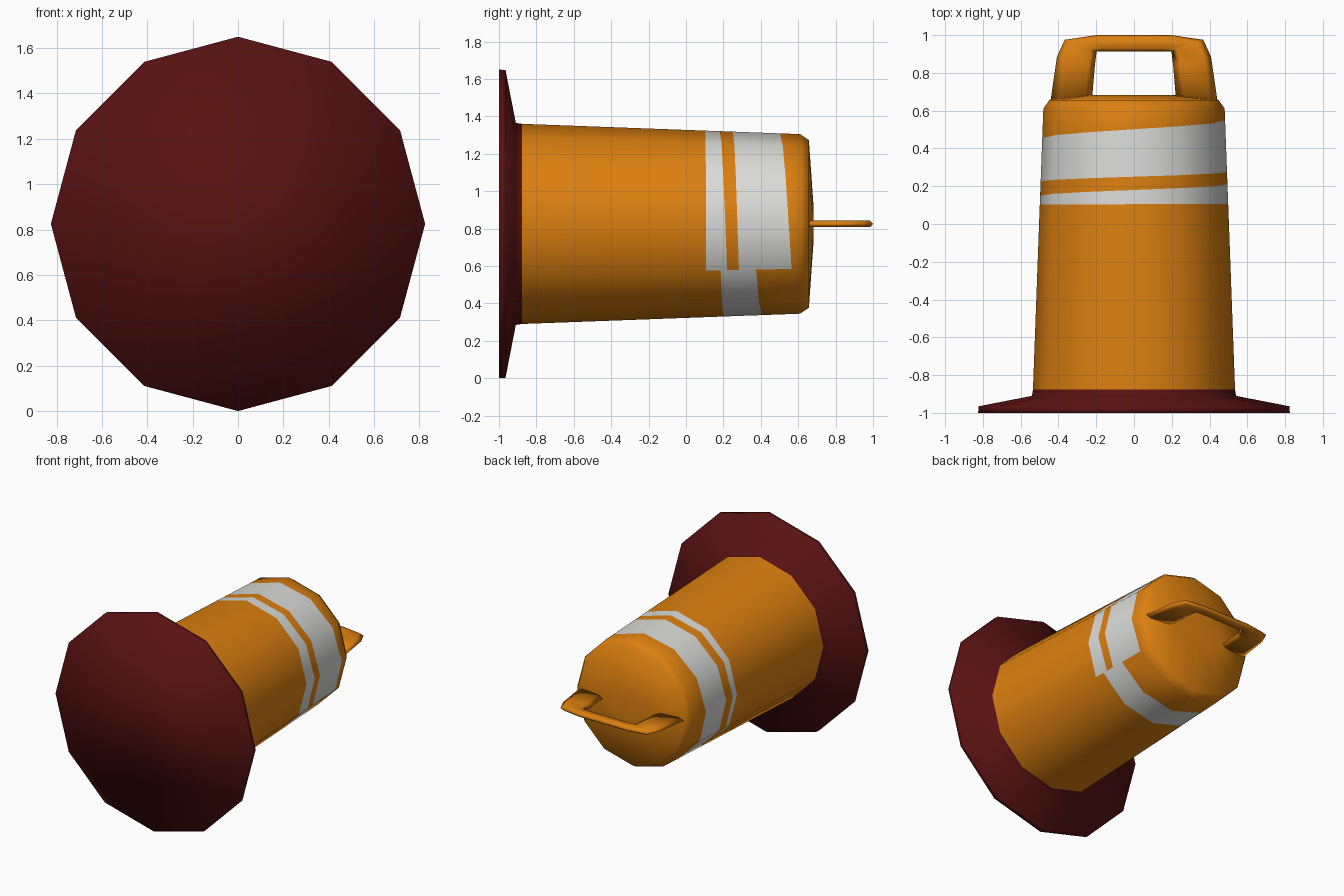
import bpy, bmesh, math

if "Cube" in bpy.data.objects:
    bpy.data.objects.remove(bpy.data.objects["Cube"])

CZ = 0.825      # height of the barrel axis (it lies along y)
N = 12          # sides


def material(name, rgb):
    m = bpy.data.materials.new(name)
    m.diffuse_color = (*rgb, 1)
    m.use_nodes = True
    m.node_tree.nodes["Principled BSDF"].inputs["Base Color"].default_value = m.diffuse_color
    return m


orange = material("orange", (0.72, 0.215, 0.005))
white = material("reflective white", (0.71, 0.71, 0.70))
red = material("dark red", (0.098, 0.006, 0.006))


def finish(name, bm, mats):
    bmesh.ops.recalc_face_normals(bm, faces=bm.faces)
    for f in bm.faces:
        f.smooth = True
    me = bpy.data.meshes.new(name)
    bm.to_mesh(me)
    bm.free()
    for m in mats:
        me.materials.append(m)
    ob = bpy.data.objects.new(name, me)
    bpy.context.collection.objects.link(ob)
    return ob


def point(bm, k, rx, y, rz=None):
    a = math.radians(-30 + 360 * k / N)
    rz = rx if rz is None else rz
    return bm.verts.new((rx * math.cos(a), y, CZ + rz * math.sin(a)))


def bridge(bm, a, b):
    n = len(a)
    for i in range(n):
        bm.faces.new((a[i], a[(i + 1) % n], b[(i + 1) % n], b[i]))


# Weighted base flange
bm = bmesh.new()
rings = [[point(bm, k, r, y) for k in range(N)]
         for y, r in ((-1, 0.825), (-0.965, 0.823), (-0.91, 0.54), (-0.877, 0.535))]
bm.faces.new(rings[0])
for a, b in zip(rings, rings[1:]):
    bridge(bm, a, b)
finish("base_flange", bm, [red])

# Tapered drum wall with stripes that spiral and meet at a seam
Y0, Y1, R0, R1 = -0.877, 0.61, 0.535, 0.48


def rows(k):
    t = k / N
    low = 0.107 - 0.007 * t
    narrow_top = 0.22 - 0.12 * t if t < 0.74 else low
    return [Y0, low, narrow_top, 0.283 - 0.098 * t, 0.565 - 0.19 * t, Y1]


bm = bmesh.new()
columns = []
for k in range(N):
    ys = set(rows(k)) | (set(rows(N)) if k == 0 else set())
    columns.append([point(bm, k, R0 + (R1 - R0) * (y - Y0) / (Y1 - Y0), y)
                    for y in sorted(ys)])


def span(column, lo, hi):
    return [v for v in column if lo - 1e-5 <= v.co.y <= hi + 1e-5]


for k in range(N):
    ra, rb = rows(k), rows(k + 1)
    for i in range(5):
        loop = span(columns[k], ra[i], ra[i + 1])
        loop += span(columns[(k + 1) % N], rb[i], rb[i + 1])[::-1]
        if len(loop) > 2:
            bm.faces.new(loop).material_index = i in (1, 3)

# Shoulder and shallow ridged lid
rim = [c[-1] for c in columns]
shoulder = [point(bm, k, 0.448, 0.657) for k in range(N)]
ridge = [point(bm, k, 0.22, 0.683, 0.08) for k in range(N)]
bridge(bm, rim, shoulder)
bridge(bm, shoulder, ridge)
bm.faces.new(ridge)
finish("drum", bm, [orange, white])

# Flat carrying handle: sections between outer and inner outline points
half = [((0.443, 0.645), (0.222, 0.665)), ((0.408, 0.885), (0.207, 0.84)),
        ((0.367, 0.975), (0.198, 0.913)), ((0.20, 1.0), (0.165, 0.913))]
path = half + [((-o[0], o[1]), (-i[0], i[1])) for o, i in reversed(half)]
bm = bmesh.new()
sections = []
for o, i in path:
    ring = []
    for s, z in ((0, 0), (0.18, 0.017), (0.82, 0.017), (1, 0), (0.82, -0.017), (0.18, -0.017)):
        ring.append(bm.verts.new((o[0] + (i[0] - o[0]) * s,
                                  o[1] + (i[1] - o[1]) * s, CZ + z)))
    sections.append(ring)
for a, b in zip(sections, sections[1:]):
    bridge(bm, a, b)
bm.faces.new(sections[0])
bm.faces.new(sections[-1])
finish("handle", bm, [orange])
